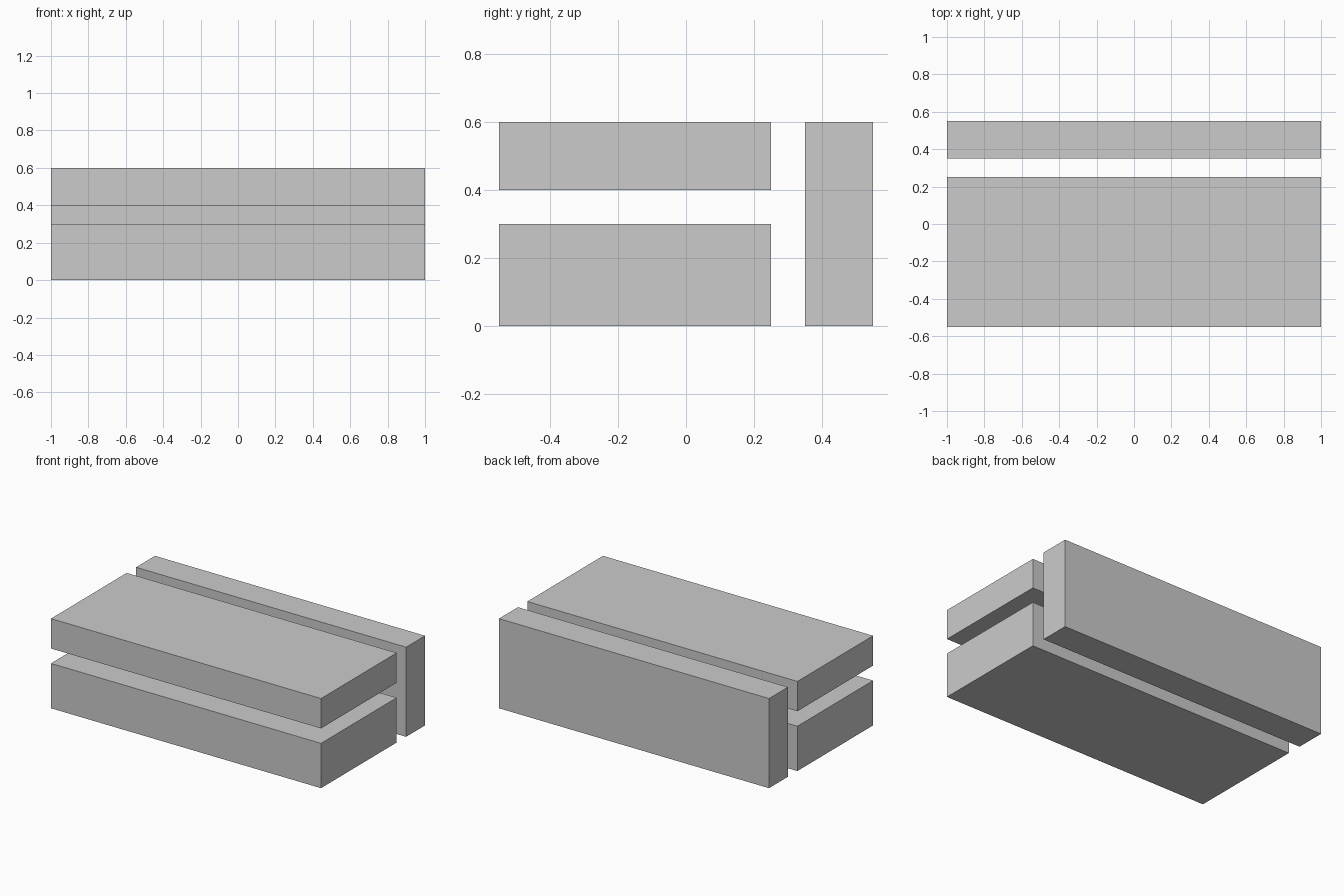
import bpy

if "Cube" in bpy.data.objects:
    bpy.data.objects.remove(bpy.data.objects["Cube"])


def box(name, x, y, z):
    """Axis-aligned block from (min, max) ranges."""
    bpy.ops.mesh.primitive_cube_add(
        size=1, location=[(a + b) / 2 for a, b in (x, y, z)])
    ob = bpy.context.object
    ob.name = name
    ob.scale = [b - a for a, b in (x, y, z)]
    bpy.ops.object.transform_apply(location=False, rotation=False, scale=True)
    return ob


WIDTH = (-1, 1)

# Two stacked slabs with a gap between them
box("lower_slab", WIDTH, (-0.55, 0.25), (0, 0.3))
box("upper_slab", WIDTH, (-0.55, 0.25), (0.4, 0.6))

# Upright panel standing behind the slabs
box("back_panel", WIDTH, (0.35, 0.55), (0, 0.6))
